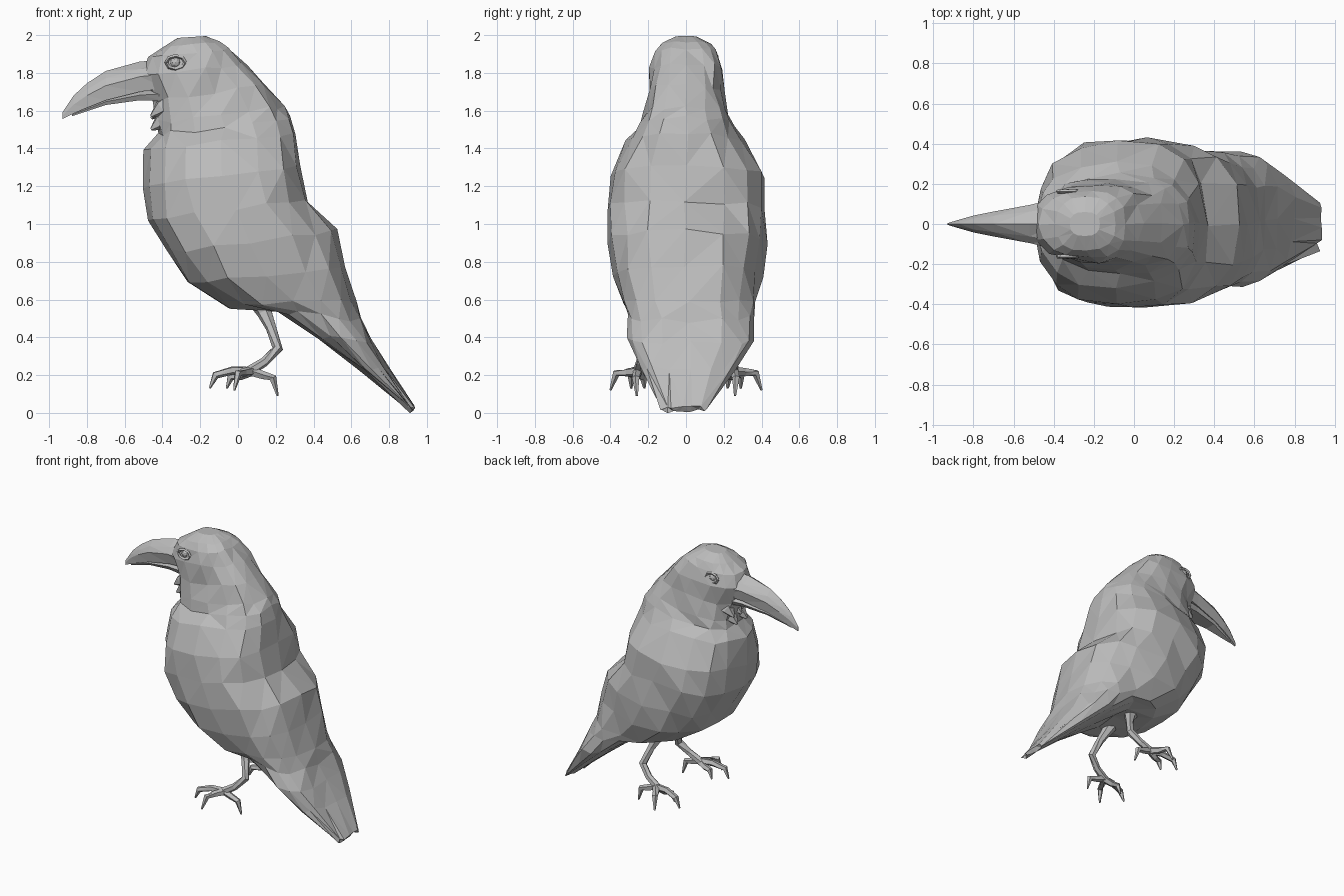
import bpy, bmesh, math, random
from mathutils import Vector

random.seed(4)
if "Cube" in bpy.data.objects:
    bpy.data.objects.remove(bpy.data.objects["Cube"])

grey = bpy.data.materials.new("plumage grey")
grey.use_nodes = True
grey.diffuse_color = (0.5, 0.5, 0.5, 1)
grey.node_tree.nodes["Principled BSDF"].inputs["Base Color"].default_value = (0.5, 0.5, 0.5, 1)


def finish(name, bm):
    """Turn a bmesh into a flat-shaded object."""
    bmesh.ops.recalc_face_normals(bm, faces=bm.faces)
    mesh = bpy.data.meshes.new(name)
    bm.to_mesh(mesh)
    bm.free()
    mesh.materials.append(grey)
    ob = bpy.data.objects.new(name, mesh)
    bpy.context.collection.objects.link(ob)


def loft(name, rings, jitter=0.0):
    """Skin a list of closed point rings and cap both ends."""
    bm = bmesh.new()
    rows = []
    for r, ring in enumerate(rings):
        amount = jitter * min(1, r / 4)
        rows.append([bm.verts.new(Vector(p) + Vector([random.uniform(-amount, amount)
                     for _ in range(3)])) for p in ring])
    n = len(rows[0])
    for a, b in zip(rows, rows[1:]):
        for i in range(n):
            j = (i + 1) % n
            bm.faces.new((a[i], a[j], b[j], b[i]))
    bm.faces.new(rows[0])
    bm.faces.new(rows[-1])
    bmesh.ops.triangulate(bm, faces=bm.faces)
    finish(name, bm)


def tube(name, points, radii, sides=6):
    """Tapered faceted tube along a path."""
    pts = [Vector(p) for p in points]
    rings = []
    for i, p in enumerate(pts):
        d = (pts[min(i + 1, len(pts) - 1)] - pts[max(i - 1, 0)]).normalized()
        u = d.cross(Vector((0.1, 1, 0.2))).normalized()
        v = d.cross(u)
        rings.append([p + radii[i] * (math.cos(k * math.tau / sides) * u
                      + math.sin(k * math.tau / sides) * v) for k in range(sides)])
    loft(name, rings)


# Body sections: front x, z, back x, z, half width, widest place, y shift
SECTIONS = [
    (-0.32, 1.985, -0.17, 1.995, 0.06, 0.5, 0),
    (-0.39, 1.94, -0.09, 1.965, 0.135, 0.5, 0),
    (-0.47, 1.88, -0.04, 1.93, 0.17, 0.6, 0),
    (-0.51, 1.78, 0.04, 1.85, 0.188, 0.6, 0),
    (-0.45, 1.66, 0.15, 1.73, 0.195, 0.55, 0),
    (-0.43, 1.54, 0.24, 1.62, 0.22, 0.5, 0),
    (-0.43, 1.47, 0.28, 1.56, 0.25, 0.5, 0),
    (-0.49, 1.40, 0.31, 1.47, 0.31, 0.5, 0),
    (-0.50, 1.20, 0.34, 1.30, 0.41, 0.5, 0),
    (-0.49, 1.03, 0.37, 1.12, 0.425, 0.55, 0),
    (-0.38, 0.85, 0.53, 0.96, 0.425, 0.5, 0),
    (-0.27, 0.68, 0.58, 0.78, 0.40, 0.5, 0),
    (-0.05, 0.56, 0.63, 0.60, 0.355, 0.5, 0.01),
    (0.20, 0.54, 0.66, 0.49, 0.34, 0.5, 0.02),
    (0.42, 0.40, 0.72, 0.37, 0.335, 0.4, 0.03),
    (0.65, 0.23, 0.80, 0.24, 0.25, 0.3, 0.02),
    (0.92, 0.01, 0.925, 0.03, 0.115, 0.4, -0.02),
]


def section_point(s, t):
    """Point on a body section; t = 0 is the breast, pi is the back."""
    fx, fz, bx, bz, w, wide, shift = s
    c, sn = [math.copysign(abs(v) ** 0.8, v) for v in (math.cos(t), math.sin(t))]
    f = wide - c * (wide if c > 0 else 1 - wide)
    return Vector((fx + (bx - fx) * f, shift + sn * w, fz + (bz - fz) * f))


SIDES = 16
loft("body", [[section_point(s, k * math.tau / SIDES) for k in range(SIDES)]
              for s in SECTIONS], jitter=0.014)


# Beak: x, top z, bottom z, half width
def beak(name, profile):
    rings = []
    for x, top, low, w in profile:
        mid = (top + low) / 2
        high = top * 0.75 + low * 0.25
        rings.append([(x, 0, top), (x, w * 0.65, high), (x, w, mid), (x, w * 0.8, low),
                      (x, -w * 0.8, low), (x, -w, mid), (x, -w * 0.65, high)])
    loft(name, rings)


beak("upper_beak", [(-0.38, 1.87, 1.72, 0.13), (-0.52, 1.86, 1.70, 0.095),
                    (-0.70, 1.81, 1.655, 0.062), (-0.80, 1.745, 1.615, 0.042),
                    (-0.87, 1.68, 1.585, 0.022), (-0.93, 1.59, 1.555, 0.004)])
beak("lower_beak", [(-0.38, 1.73, 1.65, 0.11), (-0.52, 1.71, 1.655, 0.085),
                    (-0.70, 1.665, 1.63, 0.052), (-0.88, 1.585, 1.57, 0.01)])

# Ragged throat feathers
for i, (y, z) in enumerate([(0.0, 1.60), (0.07, 1.61), (-0.07, 1.61), (0.04, 1.54), (-0.05, 1.54)]):
    tube("throat_feather_%d" % (i + 1), [(-0.34, y, z + 0.04), (-0.41, y * 1.2, z),
         (-0.46, y * 1.3, z - 0.04)], [0.06, 0.045, 0.008], 5)

# Eyes, legs and feet
for side, label in ((1, "left"), (-1, "right")):
    def path(*pts):
        return [(x, side * y, z) for x, y, z in pts]

    bm = bmesh.new()
    bmesh.ops.create_icosphere(bm, subdivisions=2, radius=0.03)
    bmesh.ops.translate(bm, verts=bm.verts, vec=(-0.33, side * 0.145, 1.855))
    finish(label + "_eye", bm)
    ring = [(-0.33 + 0.05 * math.cos(k * math.tau / 8), side * 0.163,
             1.855 + 0.035 * math.sin(k * math.tau / 8)) for k in range(9)]
    tube(label + "_eyelid", ring, [0.01] * 9, 4)

    tube(label + "_leg", path((0.09, 0.10, 0.64), (0.14, 0.12, 0.53), (0.175, 0.16, 0.45),
                              (0.21, 0.21, 0.34), (0.14, 0.24, 0.27), (0.05, 0.255, 0.215)),
         [0.07, 0.04, 0.028, 0.028, 0.025, 0.028])
    ankle = (0.07, 0.255, 0.22)
    toes = {
        "rear_toe": path(ankle, (0.13, 0.26, 0.2), (0.185, 0.265, 0.185), (0.21, 0.26, 0.09)),
        "middle_toe": path(ankle, (-0.03, 0.27, 0.225), (-0.12, 0.29, 0.2), (-0.15, 0.29, 0.13)),
        "inner_toe": path(ankle, (0.01, 0.24, 0.195), (-0.04, 0.225, 0.19), (-0.06, 0.22, 0.13)),
        "outer_toe": path(ankle, (0.03, 0.31, 0.215), (0.0, 0.37, 0.21), (-0.02, 0.40, 0.12)),
    }
    for toe, pts in toes.items():
        tube(label + "_" + toe, pts, [0.026, 0.023, 0.021, 0.006], 5)
